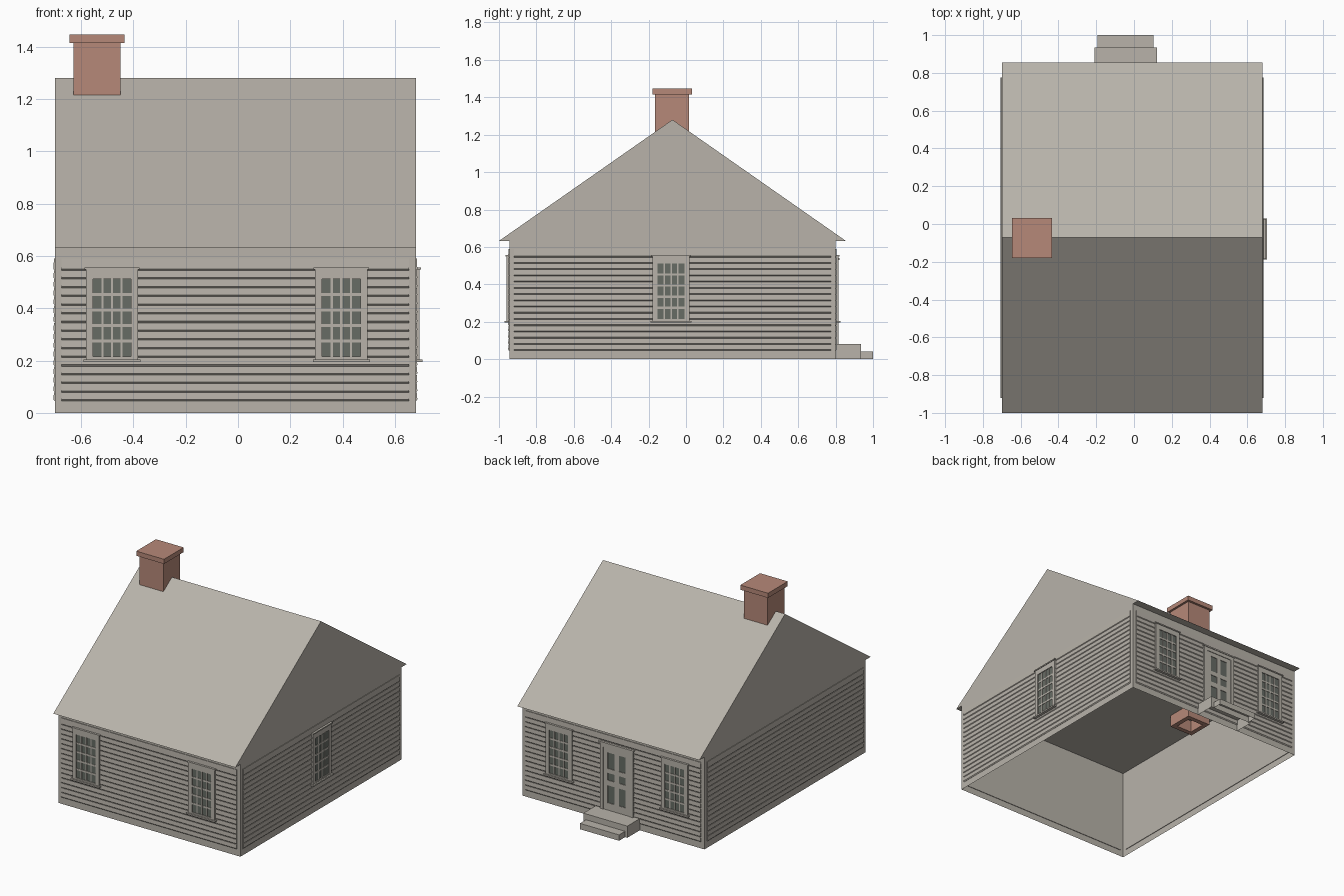
import bpy, bmesh
from mathutils import Vector

cube = bpy.data.objects.get("Cube")
if cube:
    bpy.data.objects.remove(cube, do_unlink=True)


def material(name, color):
    m = bpy.data.materials.new(name)
    m.use_nodes = True
    m.diffuse_color = (*color, 1)
    m.node_tree.nodes["Principled BSDF"].inputs["Base Color"].default_value = (*color, 1)
    return m


PAINT = material("weathered_paint", (0.48, 0.45, 0.40))
BRICK = material("red_brick", (0.47, 0.25, 0.19))
GLASS = material("dark_glass", (0.135, 0.15, 0.13))

X0, X1, Y0, Y1, EAVE = -0.70, 0.68, -0.945, 0.80, 0.632

# Each wall maps (distance along wall, height, distance outward) to a point
WALLS = {
    "front": lambda u, z, d: (u, Y0 - d, z),
    "back": lambda u, z, d: (u, Y1 + d, z),
    "right": lambda u, z, d: (X1 + d, u, z),
    "left": lambda u, z, d: (X0 - d, u, z),
}


def finish(bm, name, mat):
    bmesh.ops.recalc_face_normals(bm, faces=bm.faces)
    me = bpy.data.meshes.new(name)
    bm.to_mesh(me)
    bm.free()
    me.materials.append(mat)
    ob = bpy.data.objects.new(name, me)
    bpy.context.collection.objects.link(ob)
    return ob


def add_prism(bm, start, end):
    """Join two matching outlines into a closed prism."""
    a = [bm.verts.new(p) for p in start]
    b = [bm.verts.new(p) for p in end]
    bm.faces.new(a)
    bm.faces.new(b[::-1])
    for i in range(len(a)):
        j = (i + 1) % len(a)
        bm.faces.new((a[i], b[i], b[j], a[j]))


def add_box(bm, x, y, z):
    outline = [(x[0], y[0]), (x[1], y[0]), (x[1], y[1]), (x[0], y[1])]
    add_prism(bm, [(*p, z[0]) for p in outline], [(*p, z[1]) for p in outline])


def open_bottom(bm, z=0):
    low = [f for f in bm.faces if all(abs(v.co.z - z) < 1e-5 for v in f.verts)]
    bmesh.ops.delete(bm, geom=low, context="FACES_ONLY")


def box(name, mat, x, y, z, hollow=False):
    bm = bmesh.new()
    add_box(bm, x, y, z)
    if hollow:
        bmesh.ops.recalc_face_normals(bm, faces=bm.faces)
        open_bottom(bm, z[0])
    return finish(bm, name, mat)


def wall_boxes(name, mat, wall, boxes):
    """Boxes on a wall, each given as ranges (along, height, outward)."""
    to_world = WALLS[wall]
    bm = bmesh.new()
    for u, z, d in boxes:
        ring = [(u[0], z[0]), (u[1], z[0]), (u[1], z[1]), (u[0], z[1])]
        add_prism(bm, [to_world(*p, d[0]) for p in ring],
                  [to_world(*p, d[1]) for p in ring])
    return finish(bm, name, mat)


# Hollow wall shell, open at the ground
bm = bmesh.new()
add_box(bm, (X0, X1), (Y0, Y1), (0, EAVE))
bmesh.ops.recalc_face_normals(bm, faces=bm.faces)
open_bottom(bm)
finish(bm, "walls", PAINT)

# Gabled roof with overhanging eaves
gable = [(-1.0, 0.632), (0.855, 0.632), (-0.0725, 1.28)]
bm = bmesh.new()
add_prism(bm, [(X0, y, z) for y, z in gable], [(X1, y, z) for y, z in gable])
finish(bm, "roof", PAINT)

# Clapboard siding: one stepped profile swept along each wall
BOARD, LOW, COUNT = 0.0333, 0.045, 15
profile = [(LOW, -0.004)]
for i in range(COUNT + 1):
    z = LOW + i * BOARD
    top = z + BOARD if i < COUNT else 0.59
    profile += [(z, 0.0005), (z + 0.006, 0.006), (top, 0.004)]
profile.append((top, -0.004))
for wall, to_world in WALLS.items():
    ends = (-0.675, 0.655) if wall in ("front", "back") else (-0.92, 0.775)
    bm = bmesh.new()
    add_prism(bm, *[[to_world(u, z, d) for z, d in profile] for u in ends])
    finish(bm, wall + "_siding", PAINT)


def window(wall, c):
    label = f"{wall}_window_{'a' if c < 0 else 'b'}"
    half, pane, z0, z1 = 0.1, 0.073, 0.215, 0.512
    wall_boxes(label + "_glass", GLASS, wall,
               [((c - pane, c + pane), (z0, z1), (0.001, 0.009))])
    # Casing, head trim and sill
    out = (0, 0.015)
    parts = [((c - half, c - pane), (0.2, 0.55), out),
             ((c + pane, c + half), (0.2, 0.55), out),
             ((c - pane, c + pane), (0.2, z0), out),
             ((c - pane, c + pane), (z1, 0.55), out),
             ((c - 0.106, c + 0.106), (0.548, 0.556), (0, 0.02)),
             ((c - 0.109, c + 0.109), (0.195, 0.205), (0, 0.025))]
    # Glazing bars: four columns by five rows
    for i in range(1, 4):
        u = c - pane + i * pane / 2
        parts.append(((u - 0.004, u + 0.004), (z0, z1), (0.001, 0.012)))
    for i in range(1, 5):
        z = z0 + i * (z1 - z0) / 5
        parts.append(((c - pane, c + pane), (z - 0.006, z + 0.006), (0.001, 0.0118)))
    wall_boxes(label + "_frame", PAINT, wall, parts)


for wall in ("front", "back"):
    for c in (-0.482, 0.395):
        window(wall, c)
window("right", -0.08)

# Back door with casing, stiles, rails and dark panels
DOOR = -0.043
wall_boxes("door_panels", GLASS, "back",
           [((DOOR - 0.08, DOOR + 0.08), (0.1, 0.48), (0.001, 0.008))])
frame = [((DOOR - 0.132, DOOR + 0.132), (0.53, 0.54), (0, 0.02)),
         ((DOOR - 0.125, DOOR + 0.125), (0.505, 0.53), (0, 0.016)),
         ((DOOR - 0.016, DOOR + 0.016), (0.08, 0.505), (0.001, 0.012))]
for s in (-1, 1):
    frame.append(((DOOR + s * 0.1, DOOR + s * 0.125), (0.08, 0.505), (0, 0.016)))
    frame.append(((DOOR + s * 0.068, DOOR + s * 0.1), (0.08, 0.505), (0.001, 0.012)))
for z in ((0.08, 0.13), (0.25, 0.285), (0.335, 0.365), (0.475, 0.505)):
    frame.append(((DOOR - 0.1, DOOR + 0.1), z, (0.001, 0.0118)))
wall_boxes("door_frame", PAINT, "back", frame)

# Hollow door steps
box("upper_step", PAINT, (-0.21, 0.123), (Y1, 0.935), (0, 0.08), hollow=True)
box("lower_step", PAINT, (-0.193, 0.103), (0.935, 1.0), (0, 0.04), hollow=True)

# Chimney shaft with a flue recessed into its lower end, and a cap
bm = bmesh.new()
add_box(bm, (-0.63, -0.45), (-0.165, 0.017), (0.55, 1.415))
bmesh.ops.recalc_face_normals(bm, faces=bm.faces)
bottom = min(bm.faces, key=lambda f: f.calc_center_median().z)
bmesh.ops.inset_region(bm, faces=[bottom], thickness=0.045)
flue = bmesh.ops.extrude_face_region(bm, geom=[bottom])
bmesh.ops.translate(bm, vec=Vector((0, 0, 0.6)),
                    verts=[v for v in flue["geom"] if isinstance(v, bmesh.types.BMVert)])
if bottom.is_valid:
    bmesh.ops.delete(bm, geom=[bottom], context="FACES_ONLY")
finish(bm, "chimney_shaft", BRICK)
box("chimney_cap", BRICK, (-0.645, -0.435), (-0.18, 0.033), (1.415, 1.447))
